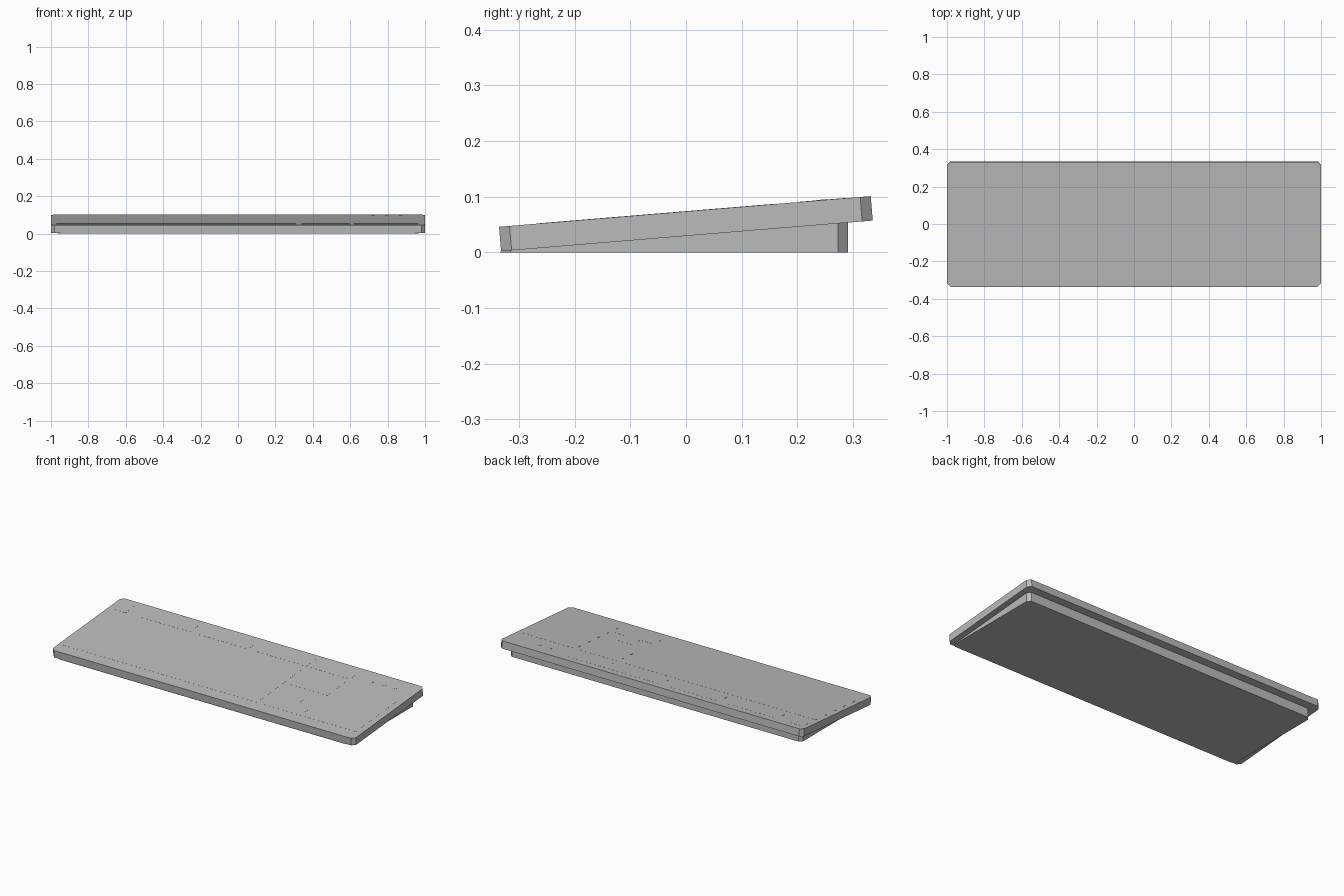
import bpy, bmesh, math
from mathutils import Matrix, Vector

cube = bpy.data.objects.get("Cube")
if cube:
    bpy.data.objects.remove(cube, do_unlink=True)

grey = bpy.data.materials.new("plain grey")
grey.use_nodes = True
colour = (0.5, 0.5, 0.5, 1)
grey.diffuse_color = colour
grey.node_tree.nodes["Principled BSDF"].inputs["Base Color"].default_value = colour

HALF_X, HALF_Y, THICK = 1.0, 0.335, 0.044
TILT = math.atan2(0.055, 0.667)
# Top-plane frame: origin at the centre of the tilted top face
TOP = Matrix.Translation((0, -0.002, 0.0735)) @ Matrix.Rotation(TILT, 4, "X")


def finish(name, bm, matrix=Matrix()):
    bmesh.ops.recalc_face_normals(bm, faces=bm.faces)
    mesh = bpy.data.meshes.new(name)
    bm.to_mesh(mesh)
    bm.free()
    mesh.materials.append(grey)
    obj = bpy.data.objects.new(name, mesh)
    obj.matrix_world = matrix
    bpy.context.collection.objects.link(obj)
    return obj


def prism(name, outline, low, high, matrix=Matrix()):
    """Extrude an outline upwards; high may be a function of y."""
    bm = bmesh.new()
    face = bm.faces.new([bm.verts.new((x, y, low)) for x, y in outline])
    grown = bmesh.ops.extrude_face_region(bm, geom=[face])["geom"]
    for v in grown:
        if isinstance(v, bmesh.types.BMVert):
            v.co.z = high(v.co.y) if callable(high) else high
    return finish(name, bm, matrix)


def cut_rect(x0, x1, y0, y1, c):
    return [(x0 + c, y0), (x1 - c, y0), (x1, y0 + c), (x1, y1 - c),
            (x1 - c, y1), (x0 + c, y1), (x0, y1 - c), (x0, y0 + c)]


def rect(x0, x1, y0, y1):
    return [(x0, y0), (x1, y0), (x1, y1), (x0, y1)]


# Tilted case with cut corners
prism("case", cut_rect(-HALF_X, HALF_X, -HALF_Y, HALF_Y, 0.019), -THICK, 0, TOP)

# Wedge under the case, its top lying on the underside of the case
underside = TOP @ Vector((0, 0, -THICK))
prism("base_wedge", cut_rect(-0.965, 0.965, -0.333, 0.291, 0.018), 0,
      lambda y: max(0.001, underside.z + (y - underside.y) * math.tan(TILT)))

# Key fields, almost flush with the case
UNIT, FLUSH = 0.0853, 0.0004
LEFT, REAR = -0.97, 0.165
FRONT = REAR - 5 * UNIT
NAV, PAD = 0.34, 0.62


def field(name, outline):
    prism(name, outline, -0.002, FLUSH, TOP)


field("main_keys", rect(LEFT, LEFT + 15 * UNIT, FRONT, REAR))
field("navigation_keys", rect(NAV, NAV + 3 * UNIT, REAR - 2 * UNIT, REAR))
field("number_keys", rect(PAD, PAD + 4 * UNIT, FRONT, REAR))
step = FRONT + UNIT
field("arrow_keys", [(NAV, FRONT), (NAV + 3 * UNIT, FRONT), (NAV + 3 * UNIT, step),
                     (NAV + 2 * UNIT, step), (NAV + 2 * UNIT, step + UNIT),
                     (NAV + UNIT, step + UNIT), (NAV + UNIT, step), (NAV, step)])

# Back row: escape, three groups of four, and the system keys
for i, (start, count) in enumerate([(0, 1), (2, 4), (6.5, 4), (11, 4)]):
    x = LEFT + start * UNIT
    field(f"function_keys_{i + 1}", rect(x, x + count * UNIT, 0.205, 0.205 + UNIT))
field("system_keys", rect(NAV, NAV + 3 * UNIT, 0.205, 0.205 + UNIT))

# Three small indicator lamps
for i in range(3):
    cx = 0.72 + 0.075 * i
    ring = [(cx + 0.01 * math.cos(a * math.tau / 12), 0.247 + 0.01 * math.sin(a * math.tau / 12))
            for a in range(12)]
    prism(f"indicator_{i + 1}", ring, -0.002, 0.001, TOP)
